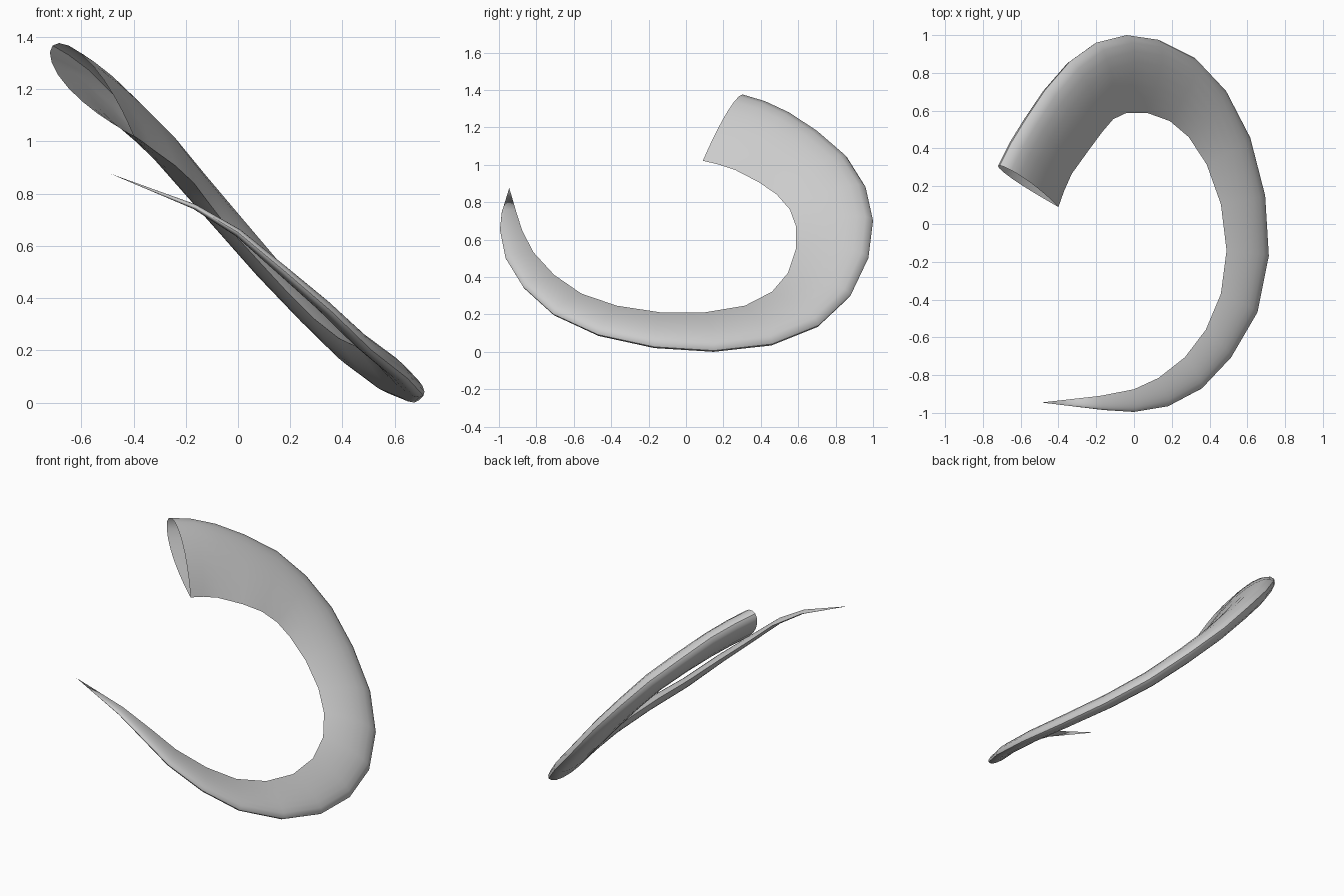
import bpy, bmesh, math
from mathutils import Vector

if "Cube" in bpy.data.objects:
    bpy.data.objects.remove(bpy.data.objects["Cube"])

# Outer ridge of the horn, base to tip
outer = [(-.71, .31, 1.365), (-.65, .43, 1.33), (-.57, .56, 1.27), (-.47, .71, 1.17),
         (-.34, .86, 1.04), (-.20, .96, .88), (-.04, 1.0, .70), (.13, .975, .50),
         (.32, .88, .30), (.48, .71, .14), (.61, .46, .04), (.69, .15, .005),
         (.71, -.17, .025), (.65, -.47, .09), (.51, -.71, .20), (.36, -.87, .345),
         (.18, -.965, .50), (0, -.995, .65), (-.16, -.985, .745)]
# Sharp inner edge, base to tip
inner = [(-.40, .09, 1.02), (-.37, .175, 1.0), (-.33, .265, .97), (-.24, .39, .905),
         (-.17, .485, .84), (-.11, .555, .76), (-.04, .588, .67), (.07, .588, .55),
         (.19, .545, .42), (.29, .46, .32), (.385, .315, .245), (.46, .105, .21),
         (.49, -.14, .21), (.46, -.37, .245), (.38, -.56, .31), (.27, -.705, .41),
         (.13, -.815, .53), (0, -.875, .645), (-.18, -.91, .755)]
tip = Vector((-.49, -.945, .875))
SIDES = 20
THICK = 0.25   # thickness relative to width

outer = [Vector(p) for p in outer]
inner = [Vector(p) for p in inner]
mids = [(a + b) / 2 for a, b in zip(outer, inner)] + [tip]

bm = bmesh.new()
rings = []
for i, (o, n) in enumerate(zip(outer, inner)):
    chord = o - n
    tangent = mids[i + 1] - mids[max(i - 1, 0)]
    side = chord.cross(tangent).normalized()
    ring = []
    # Teardrop section: sharp inside, round outside
    for k in range(SIDES):
        a = 2 * math.pi * k / SIDES
        t = (1 - math.cos(a)) / 2
        h = math.sin(a) * abs(math.sin(a / 2)) / 0.77
        ring.append(bm.verts.new(n + chord * t + side * h * chord.length * THICK / 2))
    rings.append(ring)

# Skin the rings, leave the base open, close at the tip
for r, s in zip(rings, rings[1:]):
    for k in range(SIDES):
        j = (k + 1) % SIDES
        bm.faces.new((r[k], r[j], s[j], s[k]))
end = bm.verts.new(tip)
for k in range(SIDES):
    bm.faces.new((rings[-1][k], rings[-1][(k + 1) % SIDES], end))
bmesh.ops.recalc_face_normals(bm, faces=bm.faces)

# Rest on the ground
low = min(v.co.z for v in bm.verts)
bmesh.ops.translate(bm, verts=bm.verts, vec=(0, 0, -low))

mesh = bpy.data.meshes.new("horn")
bm.to_mesh(mesh)
bm.free()
horn = bpy.data.objects.new("horn", mesh)
bpy.context.collection.objects.link(horn)
bpy.context.view_layer.objects.active = horn
horn.select_set(True)
bpy.ops.object.shade_smooth_by_angle(angle=math.radians(50))
